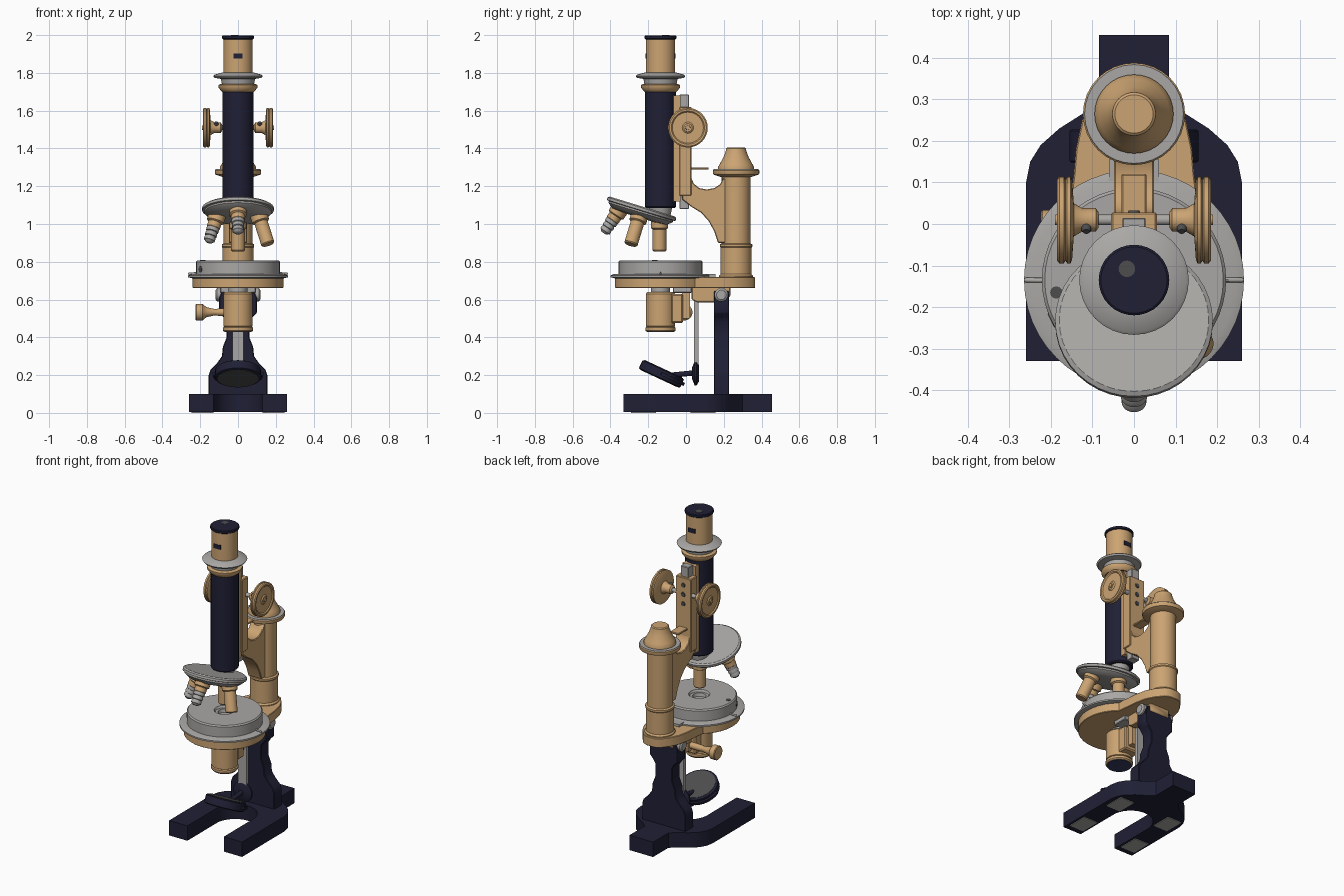
import bpy, bmesh, math
from mathutils import Matrix, Vector

def material(name, col):
    m = bpy.data.materials.new(name)
    m.diffuse_color = (*col, 1)
    return m

BRASS = material("brass", (0.60, 0.37, 0.17))
NAVY = material("dark_navy", (0.014, 0.014, 0.036))
SILVER = material("silver", (0.40, 0.39, 0.375))
GLASS = material("dark_grey", (0.075, 0.075, 0.075))
LENS = material("blue_lens", (0.04, 0.042, 0.11))

def finish(name, bm, mat, M=None, smooth=True):
    bmesh.ops.recalc_face_normals(bm, faces=bm.faces)
    if M is not None:
        bm.transform(M)
    me = bpy.data.meshes.new(name)
    bm.to_mesh(me)
    bm.free()
    me.materials.append(mat)
    ob = bpy.data.objects.new(name, me)
    bpy.context.collection.objects.link(ob)
    if smooth:
        bpy.ops.object.select_all(action='DESELECT')
        ob.select_set(True)
        bpy.context.view_layer.objects.active = ob
        bpy.ops.object.shade_smooth_by_angle(angle=math.radians(35))
    return ob

def lathe(name, prof, mat, M=None, n=32):
    """Revolve (radius, z) points about local z; the ends are closed with caps."""
    bm = bmesh.new()
    rings = [[bm.verts.new((r * math.cos(2 * math.pi * i / n), r * math.sin(2 * math.pi * i / n), z))
              for i in range(n)] for r, z in prof]
    for a, b in zip(rings, rings[1:]):
        for i in range(n):
            j = (i + 1) % n
            bm.faces.new((a[i], a[j], b[j], b[i]))
    bm.faces.new(rings[0])
    bm.faces.new(rings[-1])
    return finish(name, bm, mat, M)

def prism(name, pts, lo, hi, mat, axis='z', bevel=0.0):
    """Extrude an outline along an axis: z uses (x,y), y uses (x,z), x uses (y,z)."""
    place = {'z': lambda a, b, t: (a, b, t), 'y': lambda a, b, t: (a, t, b),
             'x': lambda a, b, t: (t, a, b)}[axis]
    bm = bmesh.new()
    A = [bm.verts.new(place(a, b, lo)) for a, b in pts]
    B = [bm.verts.new(place(a, b, hi)) for a, b in pts]
    bm.faces.new(A)
    bm.faces.new(B)
    for i in range(len(pts)):
        j = (i + 1) % len(pts)
        bm.faces.new((A[i], A[j], B[j], B[i]))
    if bevel:
        bmesh.ops.recalc_face_normals(bm, faces=bm.faces)
        sharp = [e for e in bm.edges if e.calc_face_angle(0) > 0.7]
        bmesh.ops.bevel(bm, geom=sharp, offset=bevel, segments=1, affect='EDGES')
    return finish(name, bm, mat)

def box(name, x, y, z, mat, bevel=0.0):
    return prism(name, [(x[0], y[0]), (x[1], y[0]), (x[1], y[1]), (x[0], y[1])], z[0], z[1], mat, 'z', bevel)

def at(x, y, z):
    return Matrix.Translation((x, y, z))

def along(start, direction):
    return at(*start) @ Vector(direction).to_track_quat('Z', 'Y').to_matrix().to_4x4()

def mirrored(half):
    return half + [(-a, b) for a, b in reversed(half) if abs(a) > 1e-6]

AX = -0.135   # y of the optical axis
PY = 0.265    # y of the pillar axis

# horseshoe foot with felt pads
inner = [(0.13 * math.cos(t), -0.03 + 0.13 * math.sin(t)) for t in [math.pi * k / 20 for k in range(11)]]
half = [(0.084, 0.455), (0.084, 0.30), (0.12, 0.268), (0.18, 0.23), (0.225, 0.19), (0.25, 0.15),
        (0.26, 0.10), (0.26, -0.33), (0.13, -0.33)] + inner
prism("horseshoe_foot", mirrored(half), 0.004, 0.10, NAVY)
for s, side in ((1, "right"), (-1, "left")):
    for x, y, end in ((0.195, -0.225, "front"), (0.18, 0.09, "rear")):
        box(f"foot_pad_{end}_{side}", (s * x - 0.05, s * x + 0.05), (y - 0.065, y + 0.065), (0, 0.006), SILVER)

# upright column and tilting hinge
col = [(0.155, 0.09), (0.155, 0.20), (0.145, 0.23), (0.11, 0.265), (0.085, 0.30), (0.08, 0.35),
       (0.06, 0.40), (0.06, 0.48), (0.08, 0.51), (0.10, 0.53), (0.10, 0.61), (0.085, 0.645)]
prism("column", mirrored(col), 0.148, 0.228, NAVY, 'y', 0.004)
lathe("hinge_pin", [(0.025, -0.118), (0.036, -0.11), (0.036, 0.11), (0.025, 0.118)], SILVER,
      along((0, 0.187, 0.625), (1, 0, 0)))
prism("hinge_block", [(0.03, 0.665), (0.03, 0.60), (0.06, 0.585), (0.20, 0.585), (0.235, 0.62), (0.235, 0.665)],
      -0.07, 0.07, BRASS, 'x', 0.004)

# mirror: tail bar, pivot, arm, disc
box("mirror_bar", (-0.03, 0.03), (0.043, 0.066), (0.19, 0.655), SILVER)
lathe("mirror_pivot", [(0.045, 0), (0.065, 0.012), (0.065, 0.022), (0.03, 0.036)], NAVY,
      along((0, 0.068, 0.21), (0, -1, 0)))
lathe("mirror_arm", [(0.014, 0), (0.014, 0.12)], NAVY, along((0, 0.045, 0.212), (0, -1, -0.1)), 12)
T = at(0, -0.13, 0.207) @ Matrix.Rotation(math.radians(-25), 4, 'X')
lathe("mirror_frame", [(0.112, -0.027), (0.121, -0.022), (0.121, 0.022), (0.112, 0.027)], NAVY, T)
lathe("mirror_glass", [(0.108, -0.029), (0.108, 0.029)], GLASS, T)
bm = bmesh.new()
for s in (-1, 1):     # two flat fork arms hugging the rim
    for k in range(8):
        a = math.radians(90 + s * (k + 0.5) * 11.25)
        bmesh.ops.create_cube(bm, size=1, matrix=Matrix.Rotation(a, 4, 'Z') @ at(0.127, 0, 0)
                              @ Matrix.Diagonal((0.012, 0.028, 0.018, 1)))
finish("mirror_fork", bm, NAVY, T, False)

# condenser under the stage
lathe("condenser_collar", [(0.05, 0.62), (0.05, 0.67)], SILVER, at(0, AX, 0))
lathe("condenser_barrel", [(0.07, 0.455), (0.078, 0.46), (0.078, 0.63), (0.07, 0.64)], BRASS, at(0, AX, 0))
lathe("condenser_iris_ring", [(0.074, 0.430), (0.08, 0.437), (0.08, 0.452), (0.07, 0.458)], BRASS, at(0, AX, 0))
lathe("condenser_lower_lens", [(0.072, 0.427), (0.072, 0.44)], LENS, at(0, AX, 0))
box("condenser_bracket", (-0.055, 0.055), (-0.08, -0.015), (0.475, 0.63), BRASS, 0.008)
box("condenser_slide", (-0.03, 0.03), (-0.02, 0.02), (0.50, 0.665), BRASS)
box("condenser_cross_plate", (-0.095, 0.095), (-0.07, 0.03), (0.635, 0.665), SILVER, 0.004)
lathe("condenser_knob", [(0.02, 0), (0.02, 0.10), (0.016, 0.12), (0.026, 0.165), (0.036, 0.18),
                         (0.044, 0.188), (0.044, 0.22), (0.04, 0.224)], BRASS, along((0, -0.01, 0.533), (-1, 0, 0)))

# stage: brass plate, silver ring, round drum with a central opening
arc = [(0.24 * math.cos(math.radians(a)), AX + 0.24 * math.sin(math.radians(a))) for a in range(-90, 51, 10)]
plate = arc + [(0.145, 0.12), (0.14, 0.18), (0.125, 0.25), (0.10, 0.30), (0.06, 0.35), (0.03, 0.365)]
prism("stage_plate", mirrored(plate), 0.66, 0.72, BRASS, bevel=0.003)
lathe("stage_ring", [(0.24, 0.712), (0.265, 0.718), (0.265, 0.728), (0.245, 0.735)], SILVER, at(0, AX, 0), 48)
lathe("stage_drum", [(0.222, 0.725), (0.222, 0.80), (0.215, 0.808), (0.062, 0.808), (0.055, 0.795),
                     (0.04, 0.795), (0.035, 0.775)], SILVER, at(0, AX, 0), 48)
box("stage_rear_tongue", (-0.06, 0.06), (0.08, 0.155), (0.718, 0.735), SILVER)
lathe("stage_top_inlay", [(0.015, 0.804), (0.015, 0.81)], GLASS, at(-0.187, -0.165, 0), 12)
lathe("stage_side_inlay", [(0.018, 0.217), (0.018, 0.223)], GLASS, along((0, AX, 0.76), (-0.9, -0.44, 0)), 12)
for s, side in ((1, "right"), (-1, "left")):
    lathe(f"stage_pin_{side}", [(0.006, 0), (0.006, 0.05), (0.003, 0.055)], SILVER,
          along((s * 0.21, AX, 0.74), (s, 0, -0.05)), 10)

# rear pillar with fine focus head
lathe("pillar", [(0.09, 0.715), (0.09, 0.725), (0.082, 0.735), (0.082, 0.875), (0.086, 0.88), (0.086, 0.892),
                 (0.076, 0.898), (0.076, 1.26)], BRASS, at(0, PY, 0))
lathe("pillar_flange", [(0.085, 1.25), (0.12, 1.262), (0.123, 1.268), (0.123, 1.284), (0.12, 1.287)], BRASS,
      at(0, PY, 0))
lathe("pillar_scale_ring", [(0.121, 1.284), (0.119, 1.291), (0.09, 1.291)], SILVER, at(0, PY, 0))
lathe("fine_focus_head", [(0.095, 1.285), (0.095, 1.302), (0.085, 1.32), (0.066, 1.355), (0.055, 1.385),
                          (0.052, 1.40), (0.046, 1.405)], BRASS, at(0, PY, 0))

# curved arm and focusing guide
arm = [(-0.02, 1.13), (0.03, 1.09), (0.08, 1.06), (0.12, 1.015), (0.15, 0.96), (0.17, 0.90), (0.26, 0.90),
       (0.26, 1.24), (0.195, 1.24), (0.18, 1.21), (0.15, 1.19), (0.11, 1.183), (0.07, 1.19), (0.04, 1.215),
       (0.027, 1.25), (0.027, 1.30), (-0.02, 1.30)]
prism("arm", arm, -0.048, 0.048, BRASS, 'x', 0.004)
box("focus_guide", (-0.055, 0.055), (-0.035, 0.028), (1.15, 1.62), BRASS, 0.004)
box("tube_slide", (-0.045, 0.045), (-0.07, -0.03), (1.12, 1.68), BRASS)
box("rack_bar", (-0.028, 0.028), (-0.034, 0.015), (1.08, 1.685), SILVER, 0.003)
box("guide_clamp_plate", (-0.03, 0.03), (0.02, 0.12), (1.288, 1.30), BRASS, 0.003)
for i, z in enumerate((1.45, 1.51, 1.57)):
    lathe(f"guide_screw_{i + 1}", [(0.015, 0), (0.013, 0.006)], GLASS, along((0, 0.027, z), (0, 1, 0)), 12)

# coarse focus shaft and knobs
lathe("pinion_shaft", [(0.013, -0.14), (0.013, 0.14)], SILVER, along((0, 0.01, 1.51), (1, 0, 0)), 16)
for s, side in ((1, "right"), (-1, "left")):
    M = along((0, 0.01, 1.51), (s, 0, 0))
    lathe(f"coarse_knob_{side}", [(0.018, 0.085), (0.028, 0.092), (0.028, 0.125), (0.04, 0.145), (0.095, 0.149),
          (0.105, 0.153), (0.105, 0.161), (0.098, 0.165), (0.105, 0.169), (0.105, 0.18), (0.098, 0.185),
          (0.088, 0.184), (0.082, 0.178), (0.03, 0.178), (0.022, 0.184)], BRASS, M)
    lathe(f"knob_end_screw_{side}", [(0.014, 0.18), (0.012, 0.19)], BRASS, M, 12)
    lathe(f"knob_set_screw_{side}", [(0.012, 0.02), (0.012, 0.034), (0.008, 0.04)], GLASS,
          along((s * 0.115, 0.01, 1.51), (0, -0.7, 0.7)), 12)

# body tube, eyepiece
A = at(0, AX, 0)
lathe("body_tube", [(0.076, 1.085), (0.082, 1.092), (0.082, 1.71)], NAVY, A)
lathe("tube_collar", [(0.084, 1.70), (0.09, 1.705), (0.103, 1.722), (0.104, 1.736), (0.09, 1.742)], BRASS, A)
lathe("draw_tube_flange", [(0.085, 1.738), (0.09, 1.768), (0.125, 1.774), (0.132, 1.784), (0.125, 1.79),
                           (0.09, 1.80), (0.08, 1.803)], SILVER, A)
lathe("eyepiece_tube", [(0.078, 1.795), (0.078, 1.985)], BRASS, A)
lathe("eyepiece_cap", [(0.079, 1.978), (0.085, 1.982), (0.085, 1.994), (0.08, 1.998)], NAVY, A)
lathe("eyepiece_cap_inlay", [(0.02, 1.996), (0.02, 2.0)], GLASS, at(-0.017, -0.108, 0), 16)
# plain dark inlays on the front and back of the eyepiece
for s, side in ((-1, "front"), (1, "back")):
    y = AX + s * 0.0765
    box(f"eyepiece_inlay_{side}", (-0.024, 0.024), (y - 0.003, y + 0.003), (1.875, 1.903), NAVY)

# tilted revolving nosepiece with four objectives
N = at(0, -0.235, 1.08) @ Matrix.Rotation(math.radians(-17), 4, 'X')
lathe("tube_neck", [(0.05, 1.03), (0.062, 1.09)], SILVER, A)
lathe("nosepiece_upper_disc", [(0.175, -0.012), (0.19, -0.008), (0.19, 0.006), (0.18, 0.013)], SILVER, N, 40)
lathe("nosepiece_lower_disc", [(0.09, -0.048), (0.15, -0.042), (0.178, -0.02), (0.178, -0.01)], SILVER, N, 40)
lengths = {"rear": (90, 0.175), "left": (180, 0.17), "front": (270, 0.165), "right": (0, 0.185)}
for side, (a, L) in lengths.items():
    O = (N @ Matrix.Rotation(math.radians(a), 4, 'Z') @ at(0.105, 0, -0.02)
         @ Matrix.Rotation(math.radians(180 - 17), 4, 'Y'))
    plain = side in ("rear", "right")
    b = L if plain else L * 0.55
    lathe(f"objective_barrel_{side}", [(0.046, 0), (0.046, 0.052), (0.036, 0.058), (0.036, b - 0.006),
                                       (0.031, b)], BRASS, O, 24)
    if not plain:
        tip = [(0.034, b - 0.005)]
        for k in range(3):     # ribbed metal nose
            z = b + (L - b) * k / 3
            tip += [(0.034 - 0.002 * k, z + 0.004), (0.034 - 0.002 * k, z + 0.016), (0.028 - 0.002 * k, z + 0.019)]
        lathe(f"objective_tip_{side}", tip + [(0.02, L), (0.014, L + 0.004)], SILVER, O, 24)
